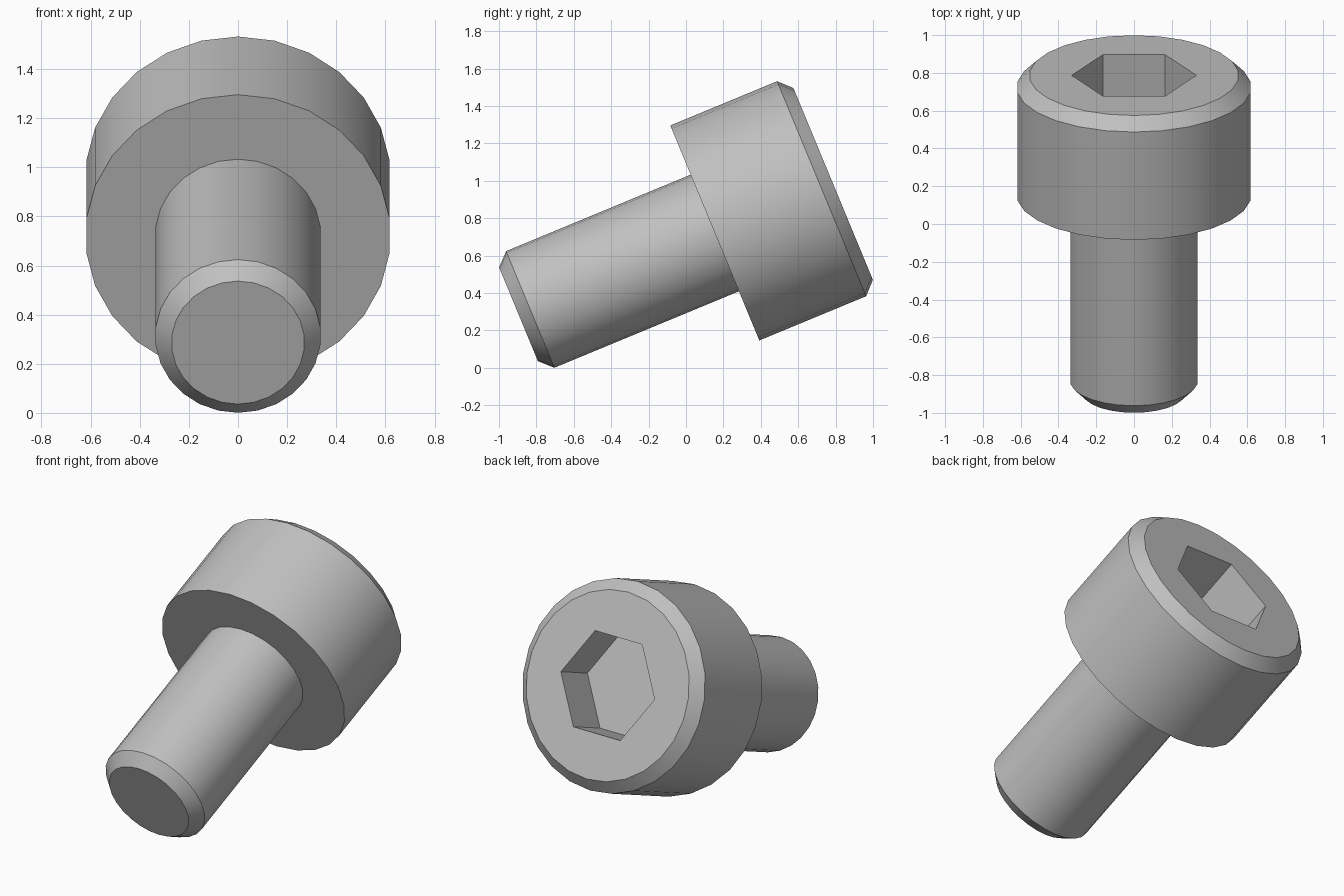
import bpy
import bmesh
from math import sin, cos, tau, radians

if "Cube" in bpy.data.objects:
    bpy.data.objects.remove(bpy.data.objects["Cube"], do_unlink=True)

SIDES = 26
TILT = radians(-67.5)
ORIGIN = (0, 0.154, 0.721)  # centre of the underside of the head

steel = bpy.data.materials.new("grey_steel")
steel.use_nodes = True
GREY = (0.53, 0.53, 0.53, 1)
steel.diffuse_color = GREY
steel.node_tree.nodes["Principled BSDF"].inputs["Base Color"].default_value = GREY


def lathe(name, profile, sides, start):
    """Solid with flat end caps from (radius, height) rings, lowest first."""
    bm = bmesh.new()
    rings = []
    for r, z in profile:
        angles = [start + tau * i / sides for i in range(sides)]
        rings.append([bm.verts.new((r * cos(a), r * sin(a), z)) for a in angles])
    bm.faces.new(rings[0][::-1])
    bm.faces.new(rings[-1])
    for low, high in zip(rings, rings[1:]):
        for i in range(sides):
            j = (i + 1) % sides
            bm.faces.new((low[i], low[j], high[j], high[i]))
    mesh = bpy.data.meshes.new(name)
    bm.to_mesh(mesh)
    bm.free()
    mesh.materials.append(steel)
    obj = bpy.data.objects.new(name, mesh)
    bpy.context.collection.objects.link(obj)
    obj.location = ORIGIN
    obj.rotation_euler.x = TILT
    return obj


# Shank with chamfered tip and head with chamfered rim, in one solid
bolt = lathe("socket_head_bolt", [
    (0.271, -1.136), (0.3375, -1.068), (0.3375, 0),
    (0.622, 0), (0.622, 0.618), (0.555, 0.685),
], SIDES, tau / 4)

# Hexagonal key socket cut into the head
cutter = lathe("socket_cutter", [(0.33, 0.395), (0.33, 0.8)], 6, 0)
cutter.hide_render = True
bpy.context.view_layer.update()

cut = bolt.modifiers.new("socket", "BOOLEAN")
cut.operation = "DIFFERENCE"
cut.solver = "EXACT"
cut.object = cutter

bpy.ops.object.select_all(action="DESELECT")
bolt.select_set(True)
bpy.context.view_layer.objects.active = bolt
bpy.ops.object.modifier_apply(modifier=cut.name)
bpy.data.objects.remove(cutter, do_unlink=True)
bpy.ops.object.shade_smooth_by_angle(angle=radians(30))
